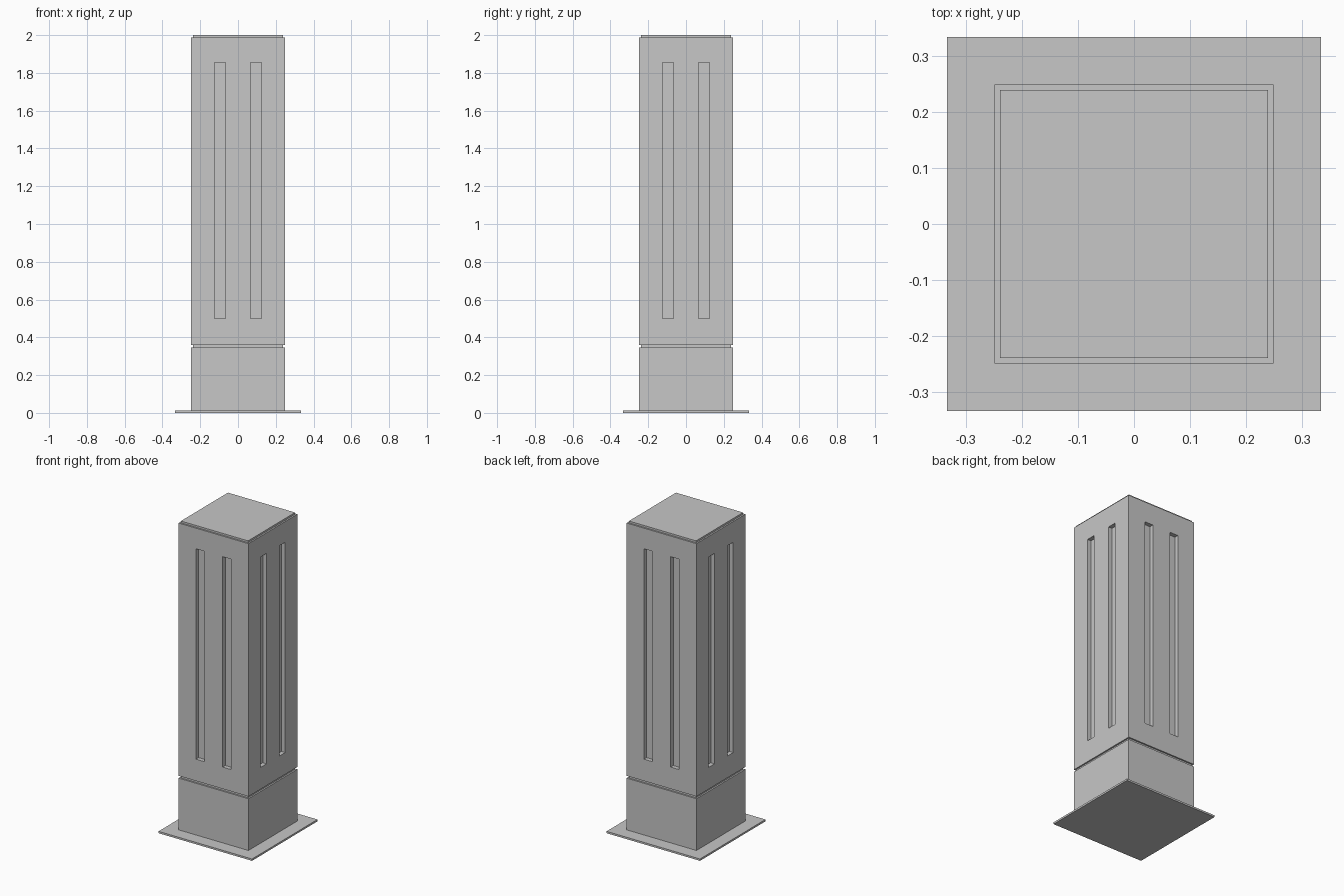
import bpy
import bmesh
from mathutils import Vector

default = bpy.data.objects.get("Cube")
if default:
    bpy.data.objects.remove(default, do_unlink=True)

# One plain grey finish for every part
GREY = (0.57, 0.57, 0.57, 1.0)
grey = bpy.data.materials.new("plain grey")
grey.use_nodes = True
grey.diffuse_color = GREY
grey.node_tree.nodes["Principled BSDF"].inputs["Base Color"].default_value = GREY


def block(half, bottom, top):
    """Square block as a bmesh, centred on the z axis."""
    bm = bmesh.new()
    bmesh.ops.create_cube(bm, size=1)
    for v in bm.verts:
        v.co = Vector((v.co.x * 2 * half, v.co.y * 2 * half,
                       top if v.co.z > 0 else bottom))
    return bm


def finish(name, bm):
    mesh = bpy.data.meshes.new(name)
    bmesh.ops.recalc_face_normals(bm, faces=bm.faces)
    bm.to_mesh(mesh)
    bm.free()
    mesh.materials.append(grey)
    obj = bpy.data.objects.new(name, mesh)
    bpy.context.collection.objects.link(obj)
    return obj


# Stacked square parts: half width, bottom, top
HALF, INSET = 0.249, 0.239
finish("base_plate", block(0.333, 0, 0.012))
finish("plinth", block(HALF, 0.012, 0.345))
finish("shadow_gap", block(INSET, 0.345, 0.36))
finish("top_cap", block(INSET, 1.988, 2.0))

# Shaft with two recessed vertical slots on each side
SLOT_IN, SLOT_OUT, SLOT_LOW, SLOT_HIGH, DEPTH = 0.065, 0.125, 0.5, 1.855, 0.027
bm = block(HALF, 0.36, 1.988)


def cut(co, normal):
    bmesh.ops.bisect_plane(bm, geom=bm.verts[:] + bm.edges[:] + bm.faces[:],
                           plane_co=co, plane_no=normal)


for z in (SLOT_LOW, SLOT_HIGH):
    cut((0, 0, z), (0, 0, 1))
for d in (-SLOT_OUT, -SLOT_IN, SLOT_IN, SLOT_OUT):
    cut((d, 0, 0), (1, 0, 0))
    cut((0, d, 0), (0, 1, 0))

bm.normal_update()
slots = []
for f in bm.faces:
    c = f.calc_center_median()
    across = min(abs(c.x), abs(c.y))
    if (abs(f.normal.z) < 0.5 and SLOT_LOW < c.z < SLOT_HIGH
            and SLOT_IN < across < SLOT_OUT):
        slots.append(f)

pushed = bmesh.ops.extrude_discrete_faces(bm, faces=slots)["faces"]
for f in pushed:
    f.normal_update()
    inward = -f.normal * DEPTH
    for v in f.verts:
        v.co += inward
finish("slotted_shaft", bm)
